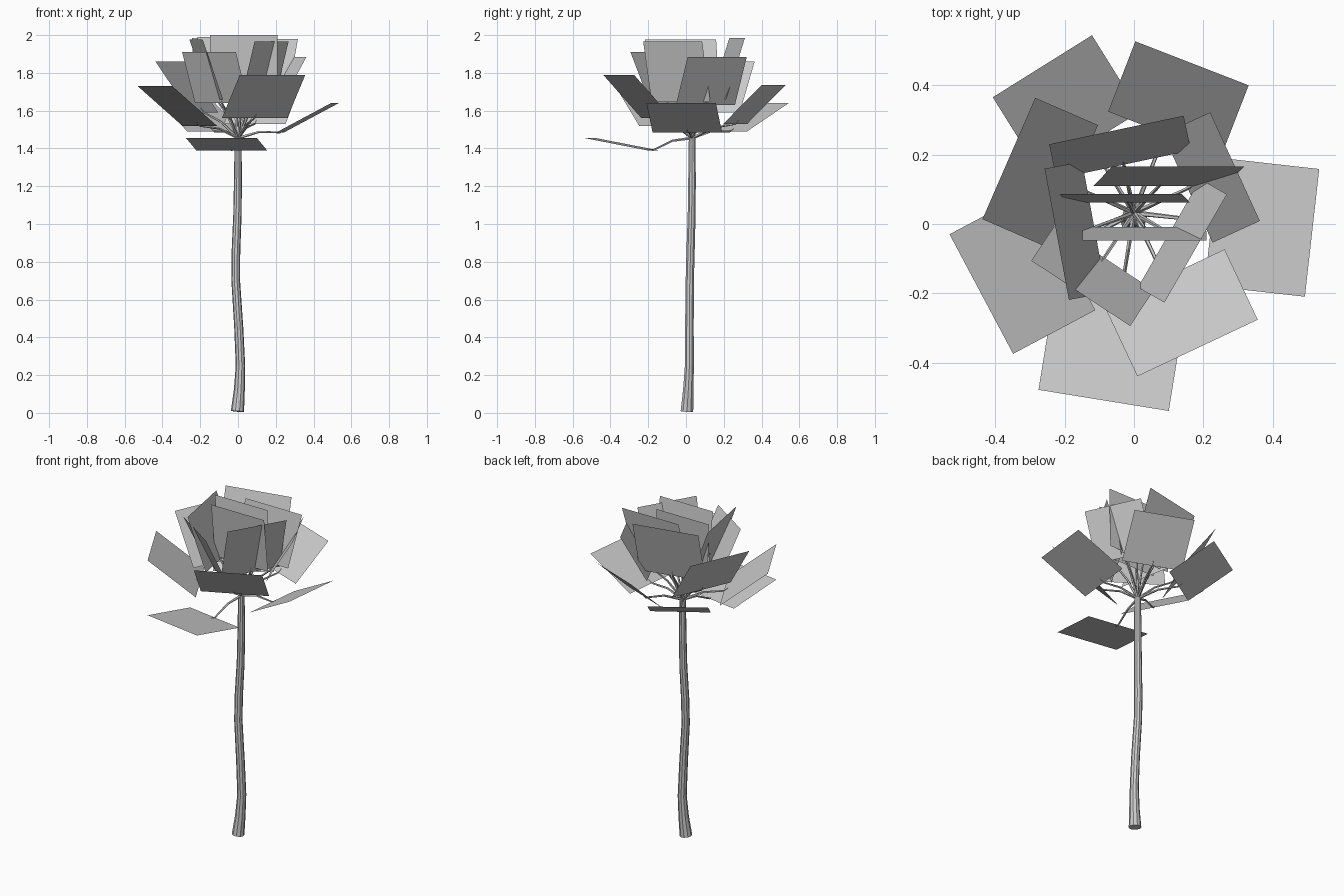
import bpy, bmesh, math
from mathutils import Vector

if "Cube" in bpy.data.objects:
    bpy.data.objects.remove(bpy.data.objects["Cube"])

# One plain grey for the whole plant
grey = bpy.data.materials.new("plain_grey")
grey.use_nodes = True
COLOUR = (0.6, 0.6, 0.6, 1)
grey.diffuse_color = COLOUR
grey.node_tree.nodes["Principled BSDF"].inputs["Base Color"].default_value = COLOUR

CROWN = Vector((0, 0.032, 1.45))


def finish(name, bm):
    mesh = bpy.data.meshes.new(name)
    bm.to_mesh(mesh)
    bm.free()
    mesh.materials.append(grey)
    obj = bpy.data.objects.new(name, mesh)
    bpy.context.collection.objects.link(obj)
    return obj


def tube(name, points, radii, sides):
    """Sweep a faceted ring along a path, closed at both ends."""
    bm = bmesh.new()
    rings = []
    for i, p in enumerate(points):
        along = points[min(i + 1, len(points) - 1)] - points[max(i - 1, 0)]
        turn = Vector((0, 0, 1)).rotation_difference(along.normalized())
        rings.append([bm.verts.new(p + turn @ Vector((
            radii[i] * math.cos(math.tau * k / sides),
            radii[i] * math.sin(math.tau * k / sides), 0))) for k in range(sides)])
    for low, high in zip(rings, rings[1:]):
        for k in range(sides):
            n = (k + 1) % sides
            bm.faces.new((low[k], low[n], high[n], high[k]))
    bm.faces.new(rings[0][::-1])
    bm.faces.new(rings[-1])
    return finish(name, bm)


# Main stem: x, y, z, radius
STEM = [(-0.003, 0.005, 0.008, 0.035), (0.007, 0.012, 0.12, 0.029),
        (0.013, 0.018, 0.25, 0.025), (0.004, 0.018, 0.45, 0.024),
        (-0.012, 0.020, 0.70, 0.023), (-0.011, 0.024, 0.85, 0.023),
        (-0.003, 0.030, 1.05, 0.022), (0.0, 0.032, 1.25, 0.021),
        (0.0, 0.032, 1.46, 0.018)]
tube("stem", [Vector(s[:3]) for s in STEM], [s[3] for s in STEM], 10)

# Leaves: heading, inner radius, inner z, outer radius, outer z, width,
# sideways shift of the inner and outer edges
LEAVES = [
    (260.8, 0.210, 1.39, 0.547, 1.455, 0.380, 0, 0),
    (353.6, 0.225, 1.485, 0.516, 1.64, 0.370, 0, 0),
    (122.0, 0.238, 1.49, 0.498, 1.64, 0.337, 0, 0),
    (208.0, 0.230, 1.52, 0.498, 1.73, 0.390, 0, 0),
    (68.8, 0.245, 1.53, 0.462, 1.735, 0.350, 0, 0),
    (295.2, 0.206, 1.56, 0.430, 1.79, 0.383, 0, 0),
    (156.5, 0.196, 1.59, 0.393, 1.86, 0.381, 0, 0),
    (24.6, 0.170, 1.63, 0.320, 1.885, 0.344, 0, 0),
    (236.5, 0.155, 1.64, 0.278, 1.91, 0.341, 0, 0),
    (102.0, 0.142, 1.66, 0.244, 1.985, 0.396, 0, 0),
    (330.0, 0.117, 1.645, 0.205, 1.965, 0.360, 0, 0),
    (190.5, 0.120, 1.66, 0.230, 1.978, 0.384, 0.02, 0.02),
    (90.0, 0.077, 1.66, 0.133, 1.98, 0.380, -0.072, -0.127),
    (90.0, 0.030, 1.68, 0.055, 1.99, 0.352, 0.015, 0.039),
    (270.0, 0.040, 1.67, 0.080, 2.0, 0.357, 0.029, 0.031),
]

for i, (heading, r0, z0, r1, z1, width, s0, s1) in enumerate(LEAVES, 1):
    a = math.radians(heading)
    out = Vector((math.cos(a), math.sin(a), 0))
    side = Vector((-out.y, out.x, 0))
    base = Vector((CROWN.x, CROWN.y, 0))
    inner = base + out * r0 + side * s0 + Vector((0, 0, z0))
    outer = base + out * r1 + side * s1 + Vector((0, 0, z1))

    # Flat rectangular blade
    bm = bmesh.new()
    half = side * width / 2
    bm.faces.new([bm.verts.new(p) for p in
                  (inner - half, outer - half, outer + half, inner + half)])
    finish(f"leaf_{i:02d}", bm)

    # Thin tapering stalk, arched, ending just past the blade's inner edge
    root = CROWN + Vector((0, 0, 0.005))
    arch = Vector((0, 0, 0.018))
    tip = inner + (outer - inner).normalized() * 0.03
    path = [root, root.lerp(inner, 0.5) + arch, inner, tip]
    tube(f"stalk_{i:02d}", path, [0.008, 0.006, 0.005, 0.001], 5)
